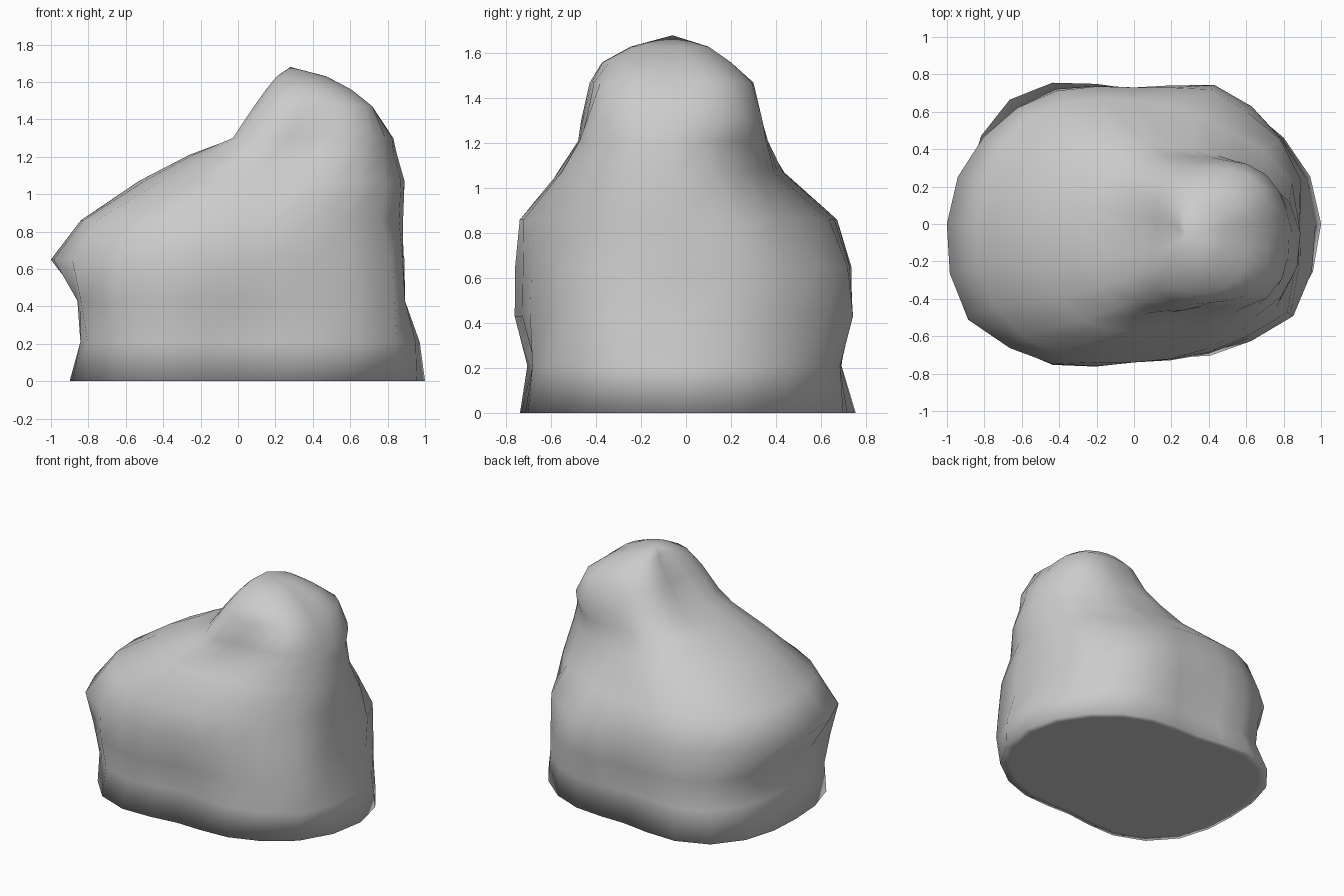
import bpy, bmesh, math

SEGMENTS = 24

# Rock contours: height, centre x, centre y, then radii E, NE, N, NW, W, SW, S, SE
LEVELS = [
    (0.00, 0.00, 0.00, 1.00, 0.87, 0.72, 0.94, 0.90, 0.92, 0.71, 0.88),
    (0.21, 0.00, 0.00, 0.97, 0.86, 0.67, 0.86, 0.83, 0.89, 0.65, 0.87),
    (0.43, 0.00, 0.00, 0.89, 0.88, 0.73, 0.88, 0.83, 0.92, 0.74, 0.84),
    (0.65, 0.00, 0.00, 0.88, 0.84, 0.73, 0.88, 1.00, 0.93, 0.74, 0.83),
    (0.86, 0.00, 0.00, 0.88, 0.71, 0.66, 0.80, 0.84, 0.84, 0.74, 0.80),
    (1.07, 0.20, -0.05, 0.69, 0.52, 0.46, 0.62, 0.73, 0.66, 0.50, 0.63),
    (1.21, 0.30, -0.06, 0.55, 0.49, 0.42, 0.51, 0.56, 0.53, 0.40, 0.52),
    (1.30, 0.38, -0.06, 0.45, 0.46, 0.40, 0.45, 0.38, 0.50, 0.38, 0.47),
    (1.47, 0.42, -0.06, 0.29, 0.37, 0.36, 0.37, 0.30, 0.42, 0.36, 0.37),
    (1.56, 0.41, -0.06, 0.19, 0.24, 0.26, 0.28, 0.23, 0.33, 0.31, 0.25),
    (1.63, 0.36, -0.06, 0.11, 0.13, 0.16, 0.15, 0.12, 0.20, 0.18, 0.14),
]
PEAK = (0.28, -0.06, 1.68)

# Corner bulges: direction in degrees, its spread, height, its spread, push
BULGES = [
    (-28, 14, 0.50, 0.40, 0.11),
    (-153, 13, 0.48, 0.38, 0.07),
    (22, 12, 0.72, 0.25, 0.07),
    (58, 12, 0.55, 0.22, 0.04),
]


def radius_at(radii, turn):
    """Smooth periodic interpolation of the eight radii, turn in 0..1."""
    n = len(radii)
    i, t = int(turn * n), turn * n - int(turn * n)
    a, b, c, d = (radii[(i + k) % n] for k in (-1, 0, 1, 2))
    return b + 0.5 * t * (c - a + t * (2*a - 5*b + 4*c - d + t * (3*(b - c) + d - a)))


def bulge_at(deg, z):
    total = 0.0
    for direction, spread, height, z_spread, push in BULGES:
        off = (deg - direction + 180) % 360 - 180
        total += push * math.exp(-(off / spread) ** 2 - ((z - height) / z_spread) ** 2)
    return total


bm = bmesh.new()

# Stacked contour rings
rings = []
for z, cx, cy, *radii in LEVELS:
    ring = []
    for s in range(SEGMENTS):
        ang = 2 * math.pi * s / SEGMENTS
        r = radius_at(radii, s / SEGMENTS) + bulge_at(360 * s / SEGMENTS, z)
        ring.append(bm.verts.new((cx + r * math.cos(ang), cy + r * math.sin(ang), z)))
    rings.append(ring)

# Inner ring keeps the underside flat in shading
inner = [bm.verts.new((v.co.x * 0.93, v.co.y * 0.93, 0)) for v in rings[0]]
rings.insert(0, inner)

# Sides, flat underside and peak
for low, high in zip(rings, rings[1:]):
    for s in range(SEGMENTS):
        t = (s + 1) % SEGMENTS
        bm.faces.new((low[s], low[t], high[t], high[s]))
bm.faces.new(inner[::-1])
peak = bm.verts.new(PEAK)
for s in range(SEGMENTS):
    bm.faces.new((rings[-1][s], rings[-1][(s + 1) % SEGMENTS], peak))

bmesh.ops.recalc_face_normals(bm, faces=bm.faces)
for f in bm.faces:
    f.smooth = True

mesh = bpy.data.meshes.new("boulder")
bm.to_mesh(mesh)
bm.free()
boulder = bpy.data.objects.new("boulder", mesh)
bpy.context.collection.objects.link(boulder)
